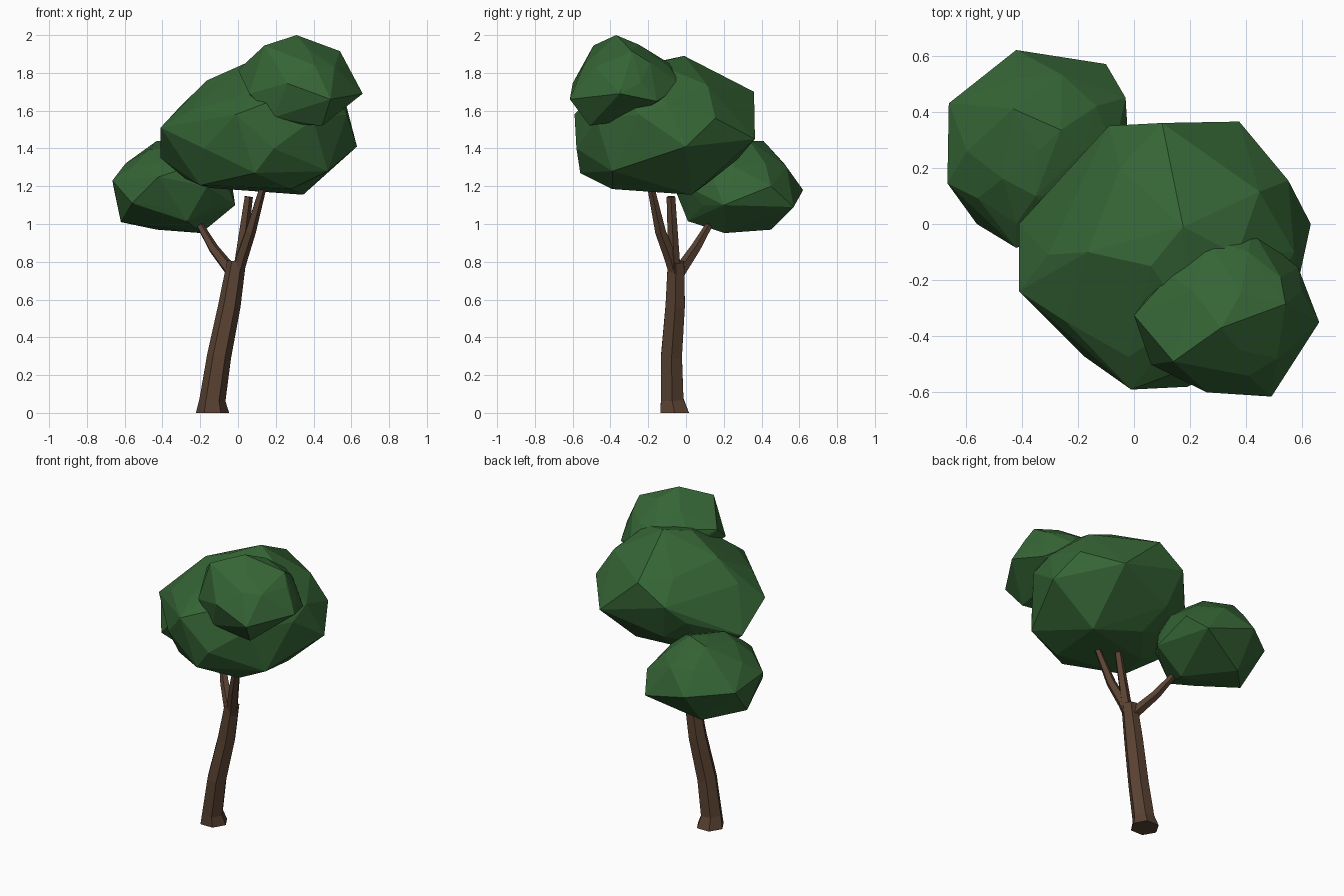
import bpy
import bmesh
import math
from mathutils import Vector

cube = bpy.data.objects.get("Cube")
if cube:
    bpy.data.objects.remove(cube, do_unlink=True)


def make_material(name, colour):
    material = bpy.data.materials.new(name)
    material.use_nodes = True
    material.diffuse_color = colour
    material.node_tree.nodes["Principled BSDF"].inputs["Base Color"].default_value = colour
    return material


def make_object(name, bm, material):
    bmesh.ops.recalc_face_normals(bm, faces=bm.faces[:])
    mesh = bpy.data.meshes.new(name)
    bm.to_mesh(mesh)
    bm.free()
    mesh.materials.append(material)
    obj = bpy.data.objects.new(name, mesh)
    bpy.context.collection.objects.link(obj)
    return obj


def make_limb(name, path, radii, sides, material):
    """Tapered faceted tube along a path, capped at both ends."""
    bm = bmesh.new()
    points = [Vector(p) for p in path]
    up = Vector((0, 0, 1))
    rings = []
    for i, (point, radius) in enumerate(zip(points, radii)):
        tangent = points[min(i + 1, len(points) - 1)] - points[max(i - 1, 0)]
        if point.z == 0:
            tangent = up
        turn = up.rotation_difference(tangent)
        ring = []
        for s in range(sides):
            angle = math.tau * s / sides
            offset = Vector((math.cos(angle), math.sin(angle), 0)) * radius
            ring.append(bm.verts.new(point + turn @ offset))
        rings.append(ring)
    for low, high in zip(rings, rings[1:]):
        for s in range(sides):
            t = (s + 1) % sides
            bm.faces.new((low[s], low[t], high[t], high[s]))
    bm.faces.new(rings[0])
    bm.faces.new(rings[-1])
    return make_object(name, bm, material)


def make_foliage(name, centre, size, lean, corners, material):
    """Faceted clump: a leaning ellipsoid with its main corners pulled out."""
    bm = bmesh.new()
    bmesh.ops.create_icosphere(bm, subdivisions=2, radius=1)
    centre = Vector(centre)
    for v in bm.verts:
        x, y, z = (a * b for a, b in zip(v.co, size))
        v.co = centre + Vector((x, y, z + lean * x))
    free = set(bm.verts)
    for corner in map(Vector, corners):
        nearest = min(free, key=lambda v: (v.co - corner).length)
        nearest.co = corner
        free.remove(nearest)
    # Rebuild as a clean convex shell
    shell = bmesh.new()
    for v in bm.verts:
        shell.verts.new(v.co)
    bm.free()
    bmesh.ops.convex_hull(shell, input=shell.verts[:])
    loose = [v for v in shell.verts if not v.link_faces]
    bmesh.ops.delete(shell, geom=loose, context="VERTS")
    return make_object(name, shell, material)


bark = make_material("bark brown", (0.1, 0.054, 0.032, 1))
leaf = make_material("leaf green", (0.036, 0.13, 0.036, 1))

# Trunk with flared foot
make_limb("trunk",
          [(-.135, -.06, 0), (-.135, -.073, .07), (-.1, -.077, .3),
           (-.045, -.057, .57), (-.008, -.053, .8)],
          [.088, .069, .064, .059, .05], 6, bark)

# Three branches
make_limb("middle_branch", [(0, -.06, .74), (.055, -.08, 1.145)],
          [.034, .024], 5, bark)
make_limb("front_branch",
          [(-.005, -.058, .72), (.018, -.082, .82), (.065, -.135, .96), (.13, -.185, 1.19)],
          [.028, .034, .03, .02], 5, bark)
make_limb("back_branch", [(-.02, -.045, .73), (-.13, .05, .87), (-.2, .12, .99)],
          [.036, .028, .02], 5, bark)

# Main clump
make_foliage("main_foliage", (.11, -.11, 1.51), (.49, .45, .33), .15, [
    (.175, -.01, 1.89), (.345, .03, 1.155), (.63, 0, 1.41), (.55, .155, 1.56),
    (.375, .365, 1.45), (-.09, .35, 1.58), (.1, .36, 1.7), (-.01, -.59, 1.58),
    (.19, -.58, 1.4), (-.41, -.24, 1.51), (-.41, 0, 1.35), (.28, -.39, 1.185),
    (-.18, -.47, 1.4), (-.165, -.1, 1.76), (-.28, -.13, 1.24), (.57, -.1, 1.64),
    (.475, -.39, 1.28), (-.2, -.33, 1.205), (.09, -.56, 1.27), (.06, -.15, 1.86),
    (-.05, .2, 1.71),
], leaf)

# Low clump at the back
make_foliage("back_foliage", (-.34, .26, 1.2), (.3, .32, .23), 0, [
    (-.43, .41, 1.44), (-.42, .62, 1.18), (-.1, .57, 1.09), (-.03, .45, 1.2),
    (-.66, .43, 1.2), (-.665, .145, 1.23), (-.56, 0, 1.11), (-.42, -.085, 1.25),
    (-.43, .45, .97), (-.195, .205, .952), (-.015, .2, 1.1), (-.26, .335, 1.44),
    (-.62, .25, 1.01), (-.35, .1, 1.4), (-.27, .01, 1.015),
], leaf)

# High clump at the front
make_foliage("front_foliage", (.33, -.32, 1.75), (.28, .26, .2), 0, [
    (.31, -.37, 2), (.54, -.285, 1.915), (.66, -.35, 1.69), (0, -.325, 1.815),
    (.14, -.49, 1.945), (.49, -.615, 1.66), (.26, -.6, 1.745), (.445, -.51, 1.52),
    (.42, -.02, 1.735), (.06, -.5, 1.69), (.31, -.5, 1.53), (.265, -.055, 1.83),
    (.585, -.155, 1.65), (.46, -.28, 1.555), (.38, -.25, 1.95), (.51, -.48, 1.83),
    (.19, -.53, 1.565),
], leaf)
